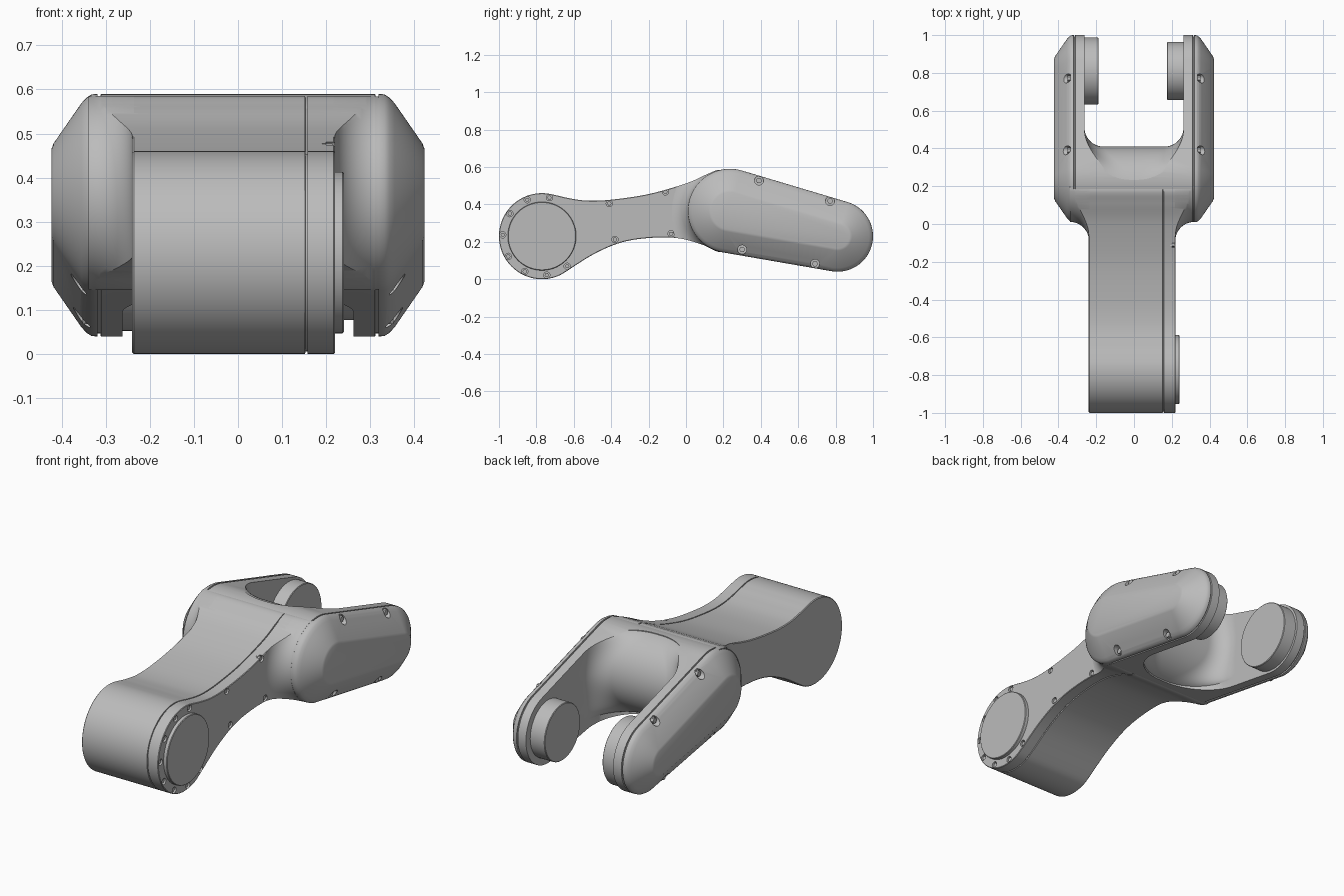
import bpy, bmesh, math
from math import sin, cos, pi, sqrt, radians
from mathutils import Vector

if "Cube" in bpy.data.objects:
    bpy.data.objects.remove(bpy.data.objects["Cube"])

grey = bpy.data.materials.new("metal grey")
grey.use_nodes = True
grey.diffuse_color = (0.5, 0.5, 0.5, 1)
grey.node_tree.nodes["Principled BSDF"].inputs["Base Color"].default_value = (0.5, 0.5, 0.5, 1)


# ---- helpers -------------------------------------------------------------
def loft(name, rings):
    """Closed solid through rings of equal point count."""
    bm = bmesh.new()
    loops = [[bm.verts.new(p) for p in ring] for ring in rings]
    n = len(loops[0])
    for a, b in zip(loops, loops[1:]):
        for i in range(n):
            j = (i + 1) % n
            bm.faces.new((a[i], a[j], b[j], b[i]))
    bm.faces.new(loops[0])
    bm.faces.new(loops[-1])
    bmesh.ops.recalc_face_normals(bm, faces=bm.faces)
    mesh = bpy.data.meshes.new(name)
    bm.to_mesh(mesh)
    bm.free()
    mesh.materials.append(grey)
    ob = bpy.data.objects.new(name, mesh)
    bpy.context.collection.objects.link(ob)
    return ob


def side(x, outline):
    return [(x, y, z) for y, z in outline]


def arc(y, z, r, a0, a1, n=40):
    return [(y + r * cos(a0 + (a1 - a0) * i / n), z + r * sin(a0 + (a1 - a0) * i / n))
            for i in range(n + 1)]


def disc(name, y, z, r, x0, x1, n=64, soft=0.0):
    full = lambda q: arc(y, z, q, 0, 2 * pi, n)[:-1]
    rings = [side(x0, full(r)), side(x1, full(r))]
    if soft:
        s = soft if x1 > x0 else -soft
        rings[1:] = [side(x1 - s, full(r)), side(x1, full(r - soft))]
    return loft(name, rings)


def smooth_path(pts, steps=8):
    """Catmull-Rom through pts[1:-1]."""
    v = [Vector(p) for p in pts]
    out = []
    for a, b, c, d in zip(v, v[1:], v[2:], v[3:]):
        for i in range(steps):
            t = i / steps
            out.append(tuple(0.5 * (2 * b + (c - a) * t + (2 * a - 5 * b + 4 * c - d) * t * t
                                    + (3 * b - a - 3 * c + d) * t ** 3)))
    return out


def inset(outline, d):
    out = []
    for i, p in enumerate(outline):
        t = Vector(outline[(i + 1) % len(outline)]) - Vector(outline[i - 1])
        t.normalize()
        out.append((p[0] - t.y * d, p[1] + t.x * d))
    return out


def boolean(ob, cutter, operation):
    mod = ob.modifiers.new("boolean", "BOOLEAN")
    mod.operation, mod.solver, mod.object = operation, "EXACT", cutter
    bpy.context.view_layer.objects.active = ob
    bpy.ops.object.modifier_apply(modifier=mod.name)
    bpy.data.objects.remove(cutter)


# ---- side outlines ---------------------------------------------------------
BIG, SMALL = (0.235, 0.365, 0.225), (0.81, 0.23, 0.19)
axis = math.atan2(SMALL[1] - BIG[1], SMALL[0] - BIG[0])
span = math.hypot(SMALL[0] - BIG[0], SMALL[1] - BIG[1])
phi = math.acos((BIG[2] - SMALL[2]) / span)


def capsule(grow):
    return (arc(*BIG[:2], BIG[2] + grow, axis + phi, axis + 2 * pi - phi)
            + arc(*SMALL[:2], SMALL[2] + grow, axis - phi, axis + phi))


nose = arc(-0.77, 0.23, 0.23, radians(75), radians(295), 56)
hub = arc(0.17, 0.365, 0.22, radians(-88), radians(88))
under = [nose[-5], nose[-1], (-0.5, 0.13), (-0.35, 0.195), (-0.2, 0.22),
         (-0.05, 0.22), (0.08, 0.187), hub[0], hub[4]]
over = [hub[-5], hub[-1], (0.11, 0.56), (0, 0.512), (-0.2, 0.455), (-0.4, 0.425),
        (-0.53, 0.42), (-0.63, 0.434), nose[0], nose[4]]
outline = nose + smooth_path(under)[1:] + hub + smooth_path(over)[1:]

# ---- link arm with seam between body and side cover ------------------------
arm = loft("link_arm", [side(x, inset(outline, d)) for x, d in
                        [(-0.24, 0.004), (-0.236, 0), (0.152, 0), (0.153, 0.006),
                         (0.157, 0.006), (0.158, 0), (0.217, 0), (0.22, 0.003)]])

# bolt seats around the pivot and along the neck
bolts = [(-0.77 + 0.21 * cos(radians(a)), 0.23 + 0.21 * sin(radians(a)))
         for a in range(79, 320, 33)]
bolts += [(-0.41, 0.405), (-0.38, 0.212), (-0.11, 0.467), (-0.08, 0.243)]
for y, z in bolts:
    boolean(arm, disc("seat_cutter", y, z, 0.017, 0.2, 0.3, 16), "DIFFERENCE")
    disc("arm_bolt", y, z, 0.012, 0.19, 0.214, 6)
disc("pivot_cap", -0.77, 0.23, 0.183, 0.21, 0.24, 72, 0.003)

# ---- fork: rounded capsule, chamfered covers, seam grooves -----------------
half = [(0.311, 0), (0.312, -0.007), (0.318, -0.007), (0.319, 0), (0.332, -0.001),
        (0.343, -0.008), (0.355, -0.021), (0.418, -0.112), (0.423, -0.125)]
layers = [(-x, d) for x, d in reversed(half)] + half
fork = loft("fork", [side(x, capsule(d)) for x, d in layers])


# ---- slot between the prongs, blending into a round crotch ------------------
def slot_ring(z):
    t = min(abs(z - 0.365) / 0.225, 0.98)
    w, c = 0.262, 0.1 + 0.155 * t ** 3
    yb = 0.19 + 0.22 * sqrt(1 - t * t)
    corner = [(w - c + c * cos(a), yb + c - c * sin(a))
              for a in [pi / 2 * i / 16 for i in range(17)]]
    pts = [(w, 1.3)] + corner + [(-x, y) for x, y in reversed(corner)] + [(-w, 1.3)]
    return [(x, y, z) for x, y in pts]


heights = [-0.3] + [0.365 - 0.2205 * cos(pi * i / 28) for i in range(29)] + [0.9]
boolean(fork, loft("slot_cutter", [slot_ring(z) for z in heights]), "DIFFERENCE")

# cover bolts set in notches on the chamfers
for s in (1, -1):
    for y, z in [(0.39, 0.527), (0.77, 0.418), (0.3, 0.158), (0.69, 0.082)]:
        boolean(fork, disc("notch_cutter", y, z, 0.024, s * 0.335, s * 0.5, 20), "DIFFERENCE")
        disc("cover_bolt", y, z, 0.016, s * 0.325, s * 0.352, 6)

# ---- flared fillets where the neck meets each prong --------------------------
R = 0.1
for s, x0, name in [(1, 0.219, "left_fillet"), (-1, 0.239, "right_fillet")]:
    rings = [side(s * (x0 - 0.05), capsule(R))]
    for i in range(13):
        a = pi / 2 * i / 12
        rings.append(side(s * (x0 + R - R * cos(a)), capsule(R - R * sin(a) - 0.001)))
    flare = loft(name, rings)
    limit = loft("limit_cutter", [side(s * 0.1, outline), side(s * 0.6, outline)])
    boolean(flare, limit, "INTERSECT")
    # keep only the part in front of the slot
    back = [(0.2, -1), (2, -1), (2, 2), (0.2, 2)]
    boolean(flare, loft("back_cutter", [side(-1, back), side(1, back)]), "DIFFERENCE")

# ---- joint bosses on the inner prong faces -----------------------------------
disc("left_boss", 0.81, 0.23, 0.153, 0.3, 0.175, 72, 0.003)
disc("right_boss", 0.81, 0.23, 0.177, -0.3, -0.188, 72, 0.003)

# ---- shading ------------------------------------------------------------------
bpy.ops.object.select_all(action="DESELECT")
for ob in bpy.context.scene.objects:
    if ob.type == "MESH":
        ob.select_set(True)
        bpy.context.view_layer.objects.active = ob
bpy.ops.object.shade_smooth_by_angle(angle=radians(35))
